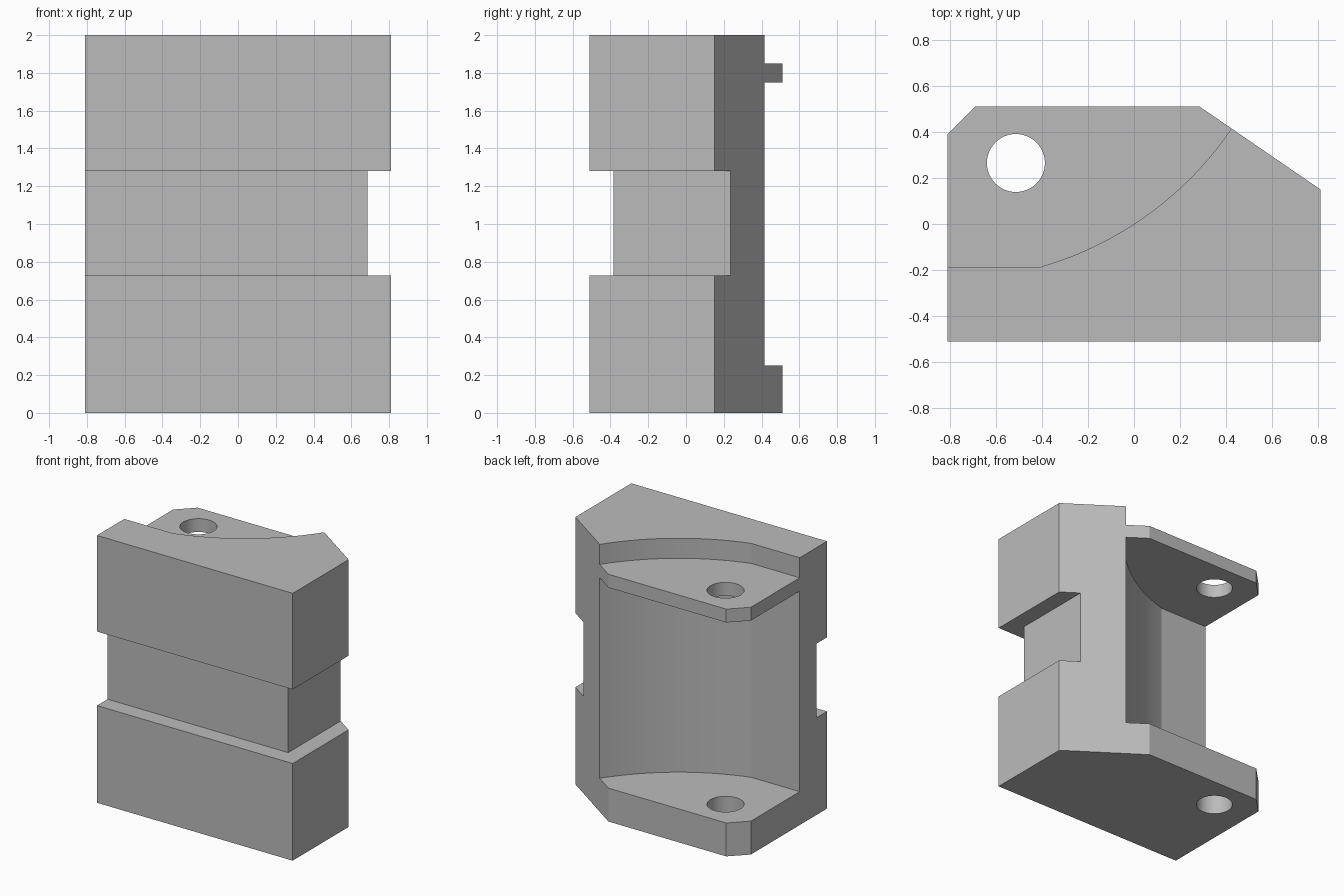
import bpy
import bmesh
from math import radians, cos, sin, pi

if "Cube" in bpy.data.objects:
    bpy.data.objects.remove(bpy.data.objects["Cube"], do_unlink=True)

grey = bpy.data.materials.new("plain grey")
grey.use_nodes = True
colour = (0.5, 0.5, 0.5, 1)
grey.diffuse_color = colour
grey.node_tree.nodes["Principled BSDF"].inputs["Base Color"].default_value = colour


def prism(name, outline, bottom, top):
    """Extrude a plan outline between two heights."""
    bm = bmesh.new()
    face = bm.faces.new([bm.verts.new((x, y, bottom)) for x, y in outline])
    result = bmesh.ops.extrude_face_region(bm, geom=[face])
    verts = [v for v in result["geom"] if isinstance(v, bmesh.types.BMVert)]
    bmesh.ops.translate(bm, verts=verts, vec=(0, 0, top - bottom))
    bmesh.ops.recalc_face_normals(bm, faces=bm.faces)
    mesh = bpy.data.meshes.new(name)
    bm.to_mesh(mesh)
    bm.free()
    mesh.materials.append(grey)
    obj = bpy.data.objects.new(name, mesh)
    bpy.context.collection.objects.link(obj)
    return obj


def arc(cx, cy, radius, start, end, steps):
    angles = [start + (end - start) * i / steps for i in range(steps + 1)]
    return [(cx + radius * cos(a), cy + radius * sin(a)) for a in angles]


def cut(target, cutter):
    cutter.hide_render = True
    bpy.context.view_layer.objects.active = target
    mod = target.modifiers.new("cut", "BOOLEAN")
    mod.operation = "DIFFERENCE"
    mod.solver = "EXACT"
    mod.object = cutter
    bpy.ops.object.modifier_apply(modifier=mod.name)
    bpy.data.objects.remove(cutter, do_unlink=True)


# Full block with clipped back corners
block = prism("bracket_block", [(-0.81, -0.51), (0.81, -0.51), (0.81, 0.15),
                                (0.285, 0.51), (-0.69, 0.51), (-0.81, 0.39)], 0, 2)

# Curved pockets between the two shelves and above the upper one
pocket = [(-1, -0.187)] + arc(-0.823, 1.262, 1.507, radians(-74.1), radians(-32), 20)
pocket += [(1, 1), (-1, 1)]
cut(block, prism("middle_pocket", pocket, 0.25, 1.75))
cut(block, prism("top_pocket", pocket, 1.85, 2.2))

# Groove around the front and the left side
groove = [(-1, -0.7), (1, -0.7), (1, 0.5), (0.685, 0.5), (0.685, -0.385), (-1, -0.385)]
cut(block, prism("groove", groove, 0.727, 1.281))

# Pin hole through both shelves
hole = arc(-0.513, 0.265, 0.126, 0, 2 * pi, 48)[:-1]
cut(block, prism("pin_hole", hole, -0.2, 2.2))

# Smooth curved walls, crisp edges
bpy.ops.object.select_all(action="DESELECT")
block.select_set(True)
bpy.context.view_layer.objects.active = block
bpy.ops.object.shade_smooth_by_angle(angle=radians(12))
